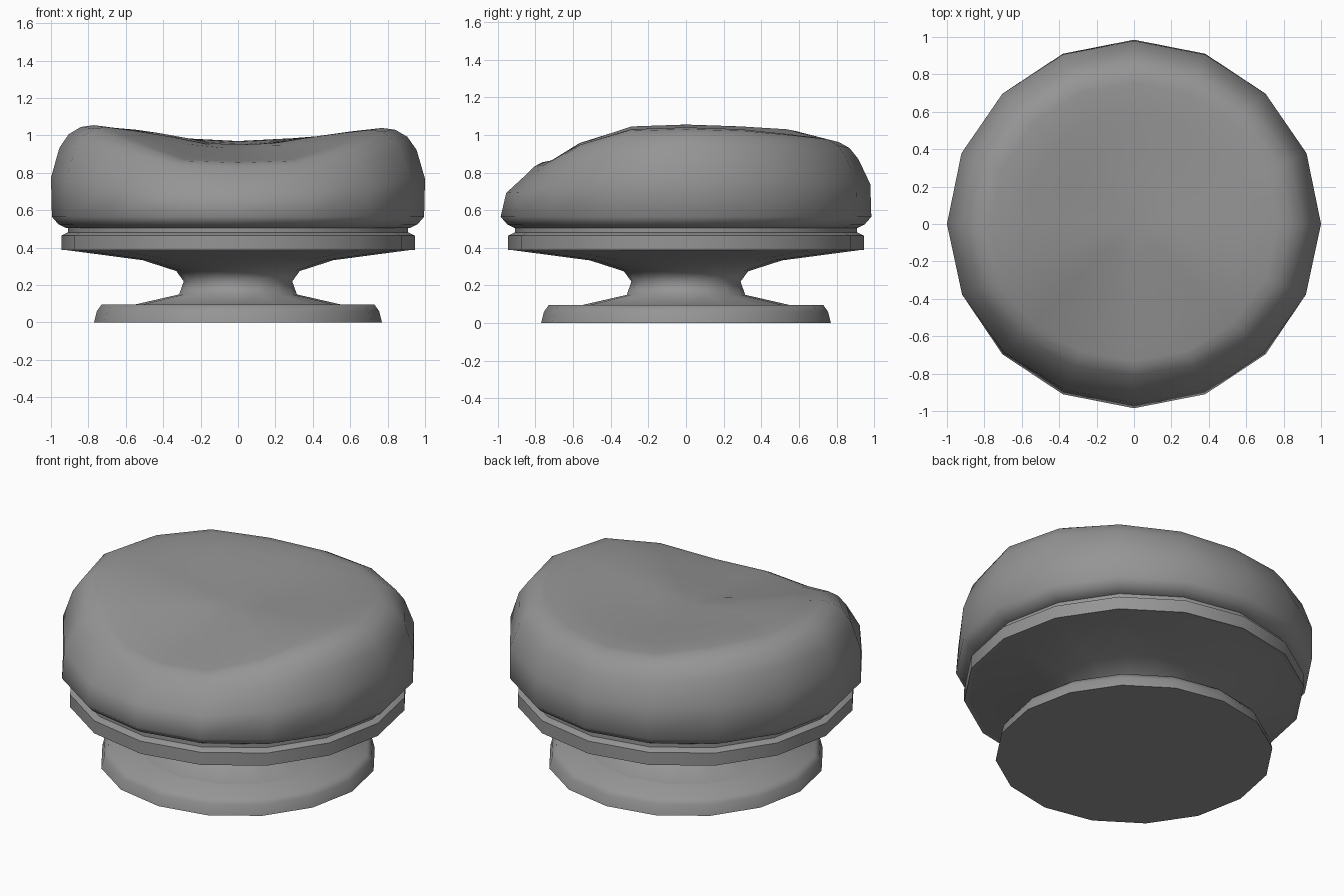
import bpy, bmesh
from math import cos, sin, pi, radians

SIDES = 16

cube = bpy.data.objects.get("Cube")
if cube:
    bpy.data.objects.remove(cube, do_unlink=True)

grey = bpy.data.materials.new("mid grey")
grey.use_nodes = True
grey.diffuse_color = (0.3, 0.3, 0.3, 1)
grey.node_tree.nodes["Principled BSDF"].inputs["Base Color"].default_value = (0.3, 0.3, 0.3, 1)


def level(k, r, z):
    return r, z


def turned(name, rings, place=level, y_scale=1.0, angle=30):
    """Skin a stack of rings; place(k, *ring) gives radius and z at each corner."""
    bm = bmesh.new()
    loops = []
    for ring in rings:
        loop = []
        for k in range(SIDES):
            a = 2 * pi * k / SIDES
            r, z = place(k, *ring)
            loop.append(bm.verts.new((r * cos(a), r * sin(a) * y_scale, z)))
        loops.append(loop)
    for a, b in zip(loops, loops[1:]):
        for k in range(SIDES):
            n = (k + 1) % SIDES
            bm.faces.new((a[k], a[n], b[n], b[k]))
    # Close the bottom flat and the top with a fan
    bm.faces.new(loops[0][::-1])
    top = loops[-1]
    mid = bm.verts.new((0, 0, sum(v.co.z for v in top) / SIDES))
    for k in range(SIDES):
        bm.faces.new((top[k], top[(k + 1) % SIDES], mid))
    mesh = bpy.data.meshes.new(name)
    bm.to_mesh(mesh)
    bm.free()
    mesh.materials.append(grey)
    ob = bpy.data.objects.new(name, mesh)
    bpy.context.collection.objects.link(ob)
    bpy.ops.object.select_all(action='DESELECT')
    ob.select_set(True)
    bpy.context.view_layer.objects.active = ob
    bpy.ops.object.shade_smooth_by_angle(angle=radians(angle))


# Floor disc
turned("base_disc", [(0.77, 0), (0.755, 0.06), (0.73, 0.095)], angle=70)

# Waisted stem flaring out under the seat
turned("stem", [(0.56, 0.094), (0.315, 0.15), (0.29, 0.22),
                (0.33, 0.275), (0.51, 0.333), (0.94, 0.39)], angle=60)

# Seat plate and the narrow gap ring above it
turned("seat_plate", [(0.945, 0.388), (0.945, 0.465), (0.91, 0.482)])
turned("gap_ring", [(0.91, 0.478), (0.91, 0.51)])

# Saddle rim heights, counted round from the left side by way of the back
RIM_HEIGHTS = [1.04, 1.03, 1.005, 0.985, 0.97, 0.985, 1.03, 1.045,
               1.055, 1.045, 0.965, 0.87, 0.86, 0.87, 0.955, 1.03]
LOW, CENTRE = 0.57, 0.945


def cushion_side(k, r, share, lean):
    """Raise the wall to a share of the rim, leaning in at front and back."""
    s = sin(2 * pi * k / SIDES)
    lean *= s * s * (1 if s < 0 else 0.3)
    return r * (1 - lean), LOW + (RIM_HEIGHTS[k] - LOW) * share


def saddle(k, r, share, lean, dished=False):
    if dished:
        return r, CENTRE + (RIM_HEIGHTS[k] - CENTRE) * share
    return cushion_side(k, r, share, lean)


# Underside turn-in, outer wall, rim and dished middle; the underside stays level
def cushion(k, r, height, lean=None, dished=False):
    if lean is None:
        return r, height
    return saddle(k, r, height, lean, dished)


turned("seat_cushion",
       [(0.92, 0.505), (0.96, 0.525), (0.995, 0.565),
        (1.0, 0.42, 0.035), (0.955, 0.75, 0.1), (0.905, 0.9, 0.1),
        (0.84, 0.98, 0.08), (0.77, 1, 0.04),
        (0.6, 0.8, 0, True), (0.4, 0.5, 0, True), (0.2, 0.15, 0, True)],
       cushion, y_scale=0.99, angle=60)
